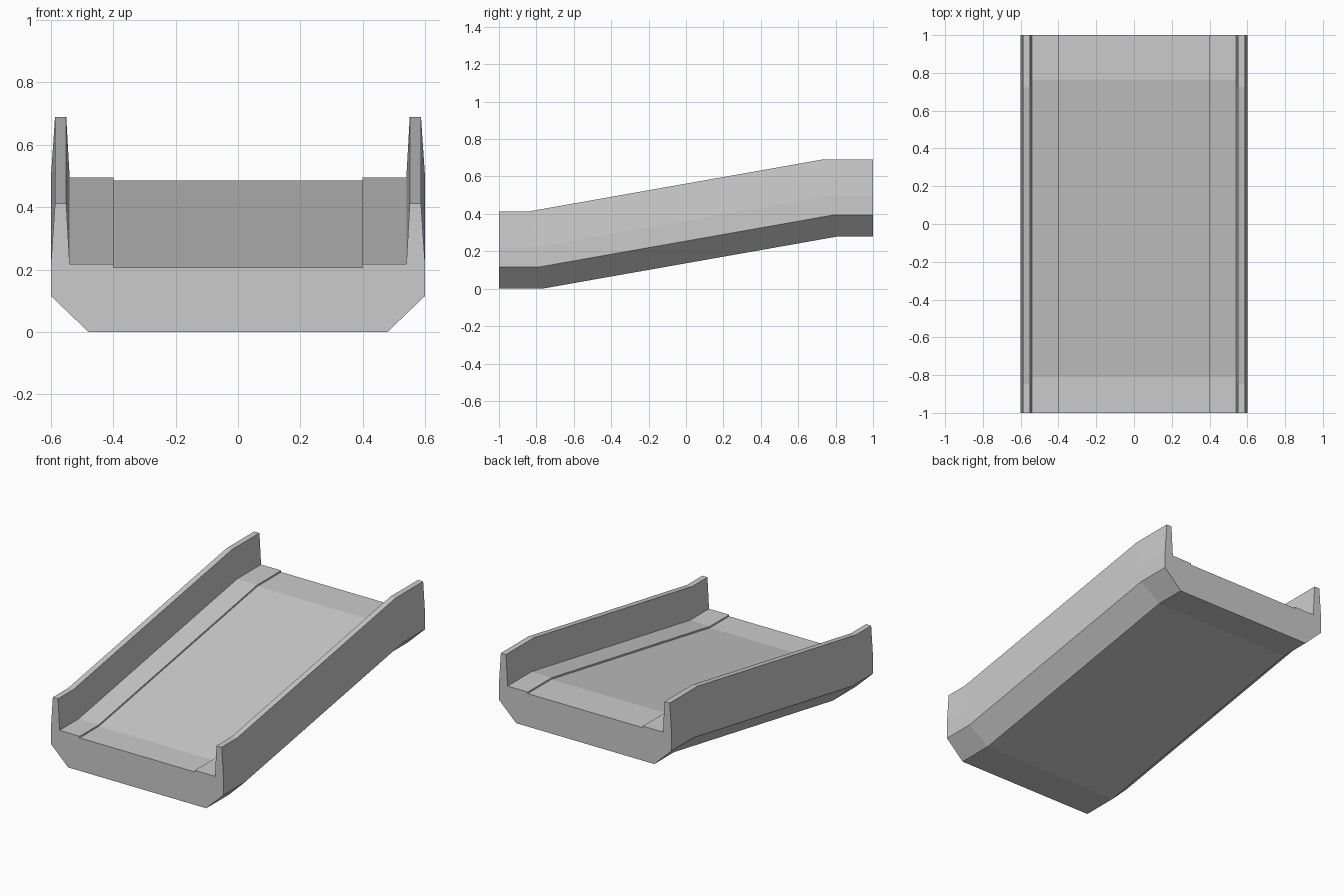
import bpy, bmesh

if "Cube" in bpy.data.objects:
    bpy.data.objects.remove(bpy.data.objects["Cube"])

# Right half of the cross-section, bottom to floor (x, z)
half = [(0.48, 0.0), (0.60, 0.115), (0.60, 0.22), (0.587, 0.412), (0.551, 0.412),
        (0.54, 0.217), (0.40, 0.217), (0.40, 0.207)]
profile = half + [(-x, z) for x, z in reversed(half)]

# Stations along the ramp: (y at base, rise, backward lean per unit height)
stations = [(-1.0, 0.0, 0.0), (-0.77, 0.0, 0.19), (0.804, 0.278, 0.19), (1.0, 0.278, 0.0)]

bm = bmesh.new()
rings = [[bm.verts.new((x, y - lean * z, z + rise)) for x, z in profile]
         for y, rise, lean in stations]

# Skin between neighbouring sections
n = len(profile)
for a, b in zip(rings, rings[1:]):
    for i in range(n):
        j = (i + 1) % n
        bm.faces.new((a[i], a[j], b[j], b[i]))

# End caps
bm.faces.new(rings[0])
bm.faces.new(rings[-1])
bmesh.ops.recalc_face_normals(bm, faces=bm.faces)

mesh = bpy.data.meshes.new("ramp_channel")
bm.to_mesh(mesh)
bm.free()
bpy.context.collection.objects.link(bpy.data.objects.new("ramp_channel", mesh))
